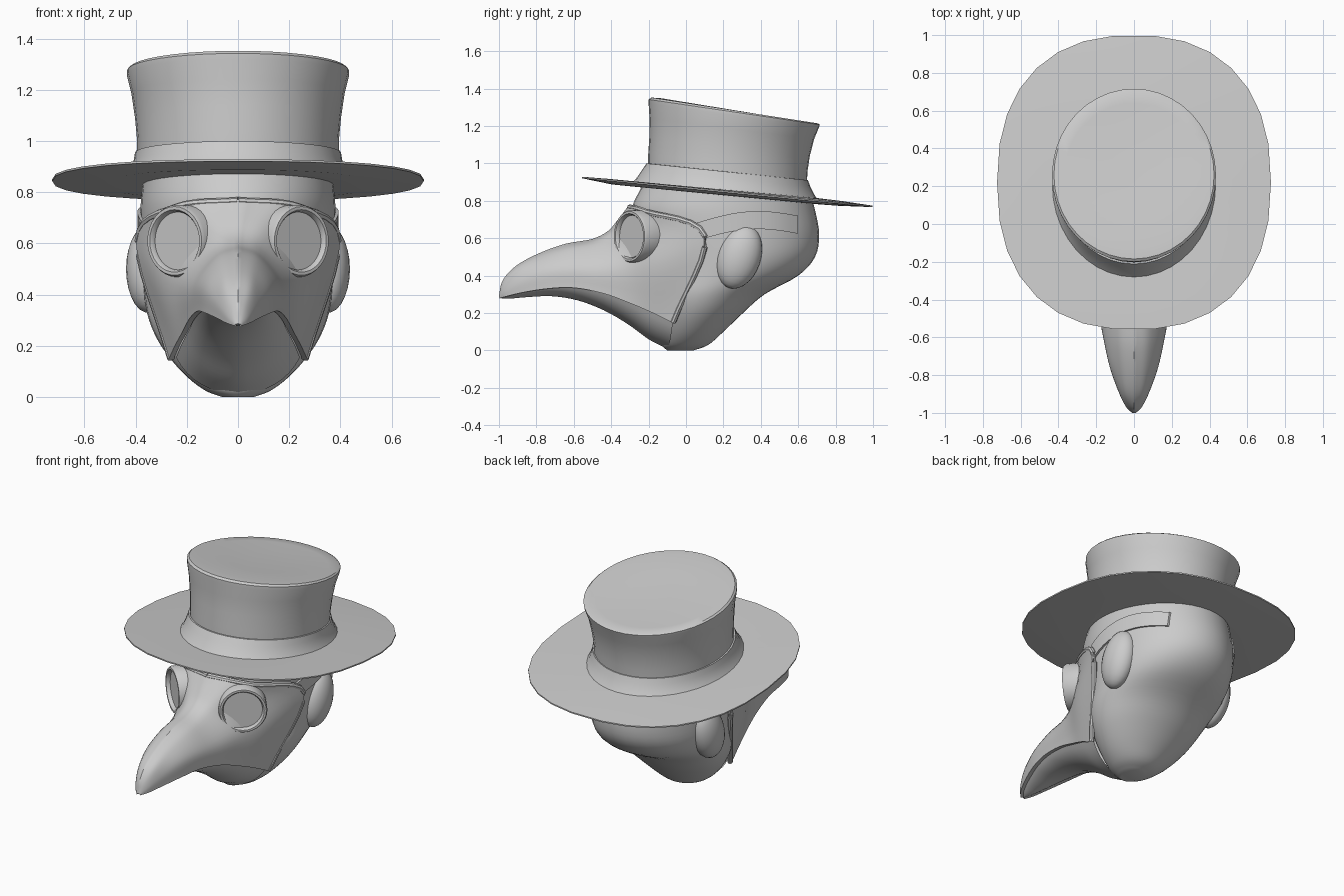
import bpy, bmesh, math
from mathutils import Vector, Matrix

if "Cube" in bpy.data.objects:
    bpy.data.objects.remove(bpy.data.objects["Cube"])


def finish(ob, mods=(), angle=35):
    """Apply modifiers, then smooth shade keeping hard edges."""
    bpy.ops.object.select_all(action='DESELECT')
    bpy.context.view_layer.objects.active = ob
    ob.select_set(True)
    for kind, props in mods:
        m = ob.modifiers.new(kind.title(), kind)
        for k, v in props.items():
            setattr(m, k, v)
        bpy.ops.object.modifier_apply(modifier=m.name)
    bpy.ops.object.shade_smooth_by_angle(angle=math.radians(angle))
    return ob


def loft(name, rings, closed=True, caps=(False, False), mods=(), angle=35):
    bm = bmesh.new()
    vr = [[bm.verts.new(p) for p in r] for r in rings]
    n = len(vr[0])
    for a, b in zip(vr, vr[1:]):
        for i in range(n if closed else n - 1):
            j = (i + 1) % n
            bm.faces.new((a[i], a[j], b[j], b[i]))
    if caps[0]:
        bm.faces.new(vr[0][::-1])
    if caps[1]:
        bm.faces.new(vr[-1])
    if closed:
        bmesh.ops.recalc_face_normals(bm, faces=bm.faces)
    me = bpy.data.meshes.new(name)
    bm.to_mesh(me)
    bm.free()
    ob = bpy.data.objects.new(name, me)
    bpy.context.collection.objects.link(ob)
    return finish(ob, mods, angle)


def smooth(pts, n):
    """Catmull-Rom through the points, n steps per span."""
    p = [2 * pts[0] - pts[1]] + list(pts) + [2 * pts[-1] - pts[-2]]
    out = []
    for i in range(1, len(p) - 2):
        a, b, c, d = p[i - 1:i + 3]
        for k in range(n):
            t = k / n
            out.append((2 * b + (c - a) * t + (2 * a - 5 * b + 4 * c - d) * t * t
                        + (3 * b - a - 3 * c + d) * t ** 3) * 0.5)
    return out + [pts[-1].copy()]


def oval(yf, zf, yb, zb, rx, n=2.0, seg=40):
    """Tilted superellipse ring from its front and back points."""
    ring = []
    for i in range(seg):
        a = 2 * math.pi * i / seg
        c, s = math.cos(a), math.sin(a)
        u = math.copysign(abs(c) ** (2 / n), c)
        v = math.copysign(abs(s) ** (2 / n), s)
        ring.append((rx * u, (yf + yb) / 2 + (yb - yf) / 2 * v,
                     (zf + zb) / 2 + (zb - zf) / 2 * v))
    return ring


MIRROR = ('MIRROR', {'use_clip': True})

# Hooded head: z, front y, back y, half width
head = smooth([Vector(r) for r in [
    (0, -.10, .04, .06), (.03, -.13, .12, .135), (.1, -.15, .2, .22),
    (.2, -.17, .305, .30), (.3, -.19, .42, .347), (.4, -.21, .60, .367),
    (.5, -.23, .69, .377), (.62, -.27, .712, .38), (.75, -.29, .69, .38),
    (.85, -.25, .66, .37), (.95, -.19, .62, .36)]], 4)
loft('hood', [oval(f, z, b, z, w) for z, f, b, w in head], caps=(True, True))


def head_x(y, z):
    a, b = next((p, q) for p, q in zip(head, head[1:]) if p[0] <= z <= q[0])
    _, f, k, w = a.lerp(b, (z - a[0]) / (b[0] - a[0]))
    return w * math.sqrt(max(0, 1 - ((y - (f + k) / 2) / ((k - f) / 2)) ** 2))


# Beaked mask stations: ridge (y,z), brow, cheek, lower edge (x,y,z)
mask = [
    (-.99, .285, .004, -.99, .283, .005, -.99, .282, .004, -.99, .28),
    (-.97, .37, .022, -.965, .35, .034, -.96, .32, .035, -.955, .29),
    (-.90, .445, .045, -.895, .425, .07, -.885, .37, .075, -.87, .31),
    (-.78, .51, .06, -.775, .485, .112, -.76, .42, .12, -.74, .33),
    (-.64, .56, .075, -.63, .53, .142, -.62, .44, .15, -.60, .335),
    (-.50, .585, .08, -.49, .555, .172, -.46, .44, .18, -.44, .305),
    (-.41, .63, .09, -.40, .595, .215, -.31, .46, .207, -.30, .255),
    (-.35, .70, .15, -.31, .66, .30, -.14, .50, .235, -.18, .205),
    (-.30, .765, .24, -.21, .74, .388, .10, .61, .26, -.07, .15)]
cols = list(zip(*[[Vector((0, *r[:2])), Vector(r[2:5]), Vector(r[5:8]), Vector(r[8:])]
                  for r in mask]))
cols = [smooth(c, 4) for c in cols]
sections = [smooth(list(s), 6) for s in zip(*cols)]
loft('beaked_mask', sections, closed=False,
     mods=[MIRROR, ('SOLIDIFY', {'thickness': .022, 'offset': 0})])

# Underside of the beak, tucked inside the lower edge
keel = smooth([Vector((0, y, z)) for y, z in [
    (-.985, .278), (-.93, .278), (-.85, .285), (-.72, .29), (-.58, .268),
    (-.44, .215), (-.31, .14), (-.2, .06), (-.1, .008)]], 4)
under = []
for e, k in zip(cols[3], keel):
    e = Vector((e.x * .93, e.y, e.z + .005))
    c = Vector((e.x * .72, (e.y + k.y) / 2, k.z + .1 * (e.z - k.z)))
    under.append([e * (1 - t) ** 2 + c * 2 * t * (1 - t) + k * t * t
                  for t in [i / 8 for i in range(9)]])
loft('beak_underside', under, closed=False, mods=[MIRROR])


# Rolled trim along the mask's back edge
def tube(name, path, r):
    rings = []
    for i, p in enumerate(path):
        d = path[min(i + 1, len(path) - 1)] - path[max(i - 1, 0)]
        q = d.to_track_quat('Z', 'Y')
        rings.append([p + q @ Vector((r * math.cos(a), r * math.sin(a), 0))
                      for a in [math.pi * k / 4 for k in range(8)]])
    loft(name, rings, caps=(True, True), mods=[('MIRROR', {})])


tube('mask_edge_trim', sections[-1], .016)

# Goggles: lathed rim with inset lens, turned outward
axis = Vector((.61, -.79, 0))
M = Matrix.Translation((.243, -.297, .61)) @ axis.to_track_quat('Z', 'Y').to_matrix().to_4x4()
rim = [(.138, -.13), (.141, -.005), (.134, .008), (.122, .008), (.115, -.002), (.113, -.014)]
loft('goggle', [[M @ Vector((r * math.cos(a), r * math.sin(a), h))
                 for a in [2 * math.pi * k / 32 for k in range(32)]] for r, h in rim],
     caps=(True, True), mods=[('MIRROR', {})])

# Side straps hugging the hood
strap = []
for i in range(13):
    t = i / 12
    y = .06 + .54 * t
    z = .635 + .03 * t + .045 * math.sin(math.pi * t * .95)
    lo, hi = z - .048, z + .048
    strap.append([(head_x(y, lo) - .02, y, lo), (head_x(y, lo) + .012, y, lo),
                  (head_x(y, hi) + .012, y, hi), (head_x(y, hi) - .02, y, hi)])
loft('side_strap', strap, caps=(True, True), mods=[('MIRROR', {})])

# Ears covered by the hood
E = (Matrix.Translation((.352, .285, .50)) @ Matrix.Rotation(-.32, 4, 'X')
     @ Matrix.Diagonal((.085, .115, .175, 1)))
bm = bmesh.new()
bmesh.ops.create_uvsphere(bm, u_segments=24, v_segments=14, radius=1, matrix=E)
me = bpy.data.meshes.new('covered_ear')
bm.to_mesh(me)
bm.free()
ear = bpy.data.objects.new('covered_ear', me)
bpy.context.collection.objects.link(ear)
finish(ear, [('MIRROR', {})])

# Top hat brim: front y,z, back y,z, half width, squareness
brim = [(-.24, .872, .66, .785, .36, 2), (-.40, .888, .82, .773, .53, 2.2),
        (-.56, .921, 1.0, .766, .725, 2.35), (-.56, .929, 1.0, .774, .725, 2.35),
        (-.42, .918, .84, .798, .57, 2.2), (-.25, .90, .66, .82, .40, 2)]
loft('hat_brim', [oval(*r, seg=30) for r in brim])

# Hat band
band = [(-.285, .898, .70, .812, .435), (-.262, .925, .685, .835, .42),
        (-.235, .965, .665, .875, .408), (-.212, 1.0, .652, .91, .402),
        (-.20, 1.0, .64, .912, .39)]
loft('hat_band', [oval(*r) for r in band])

# Flared crown with a rounded top edge
crown = [(-.204, .95, .645, .87, .393), (-.202, 1.05, .65, .96, .394),
         (-.196, 1.14, .662, 1.04, .402), (-.195, 1.24, .685, 1.13, .416),
         (-.20, 1.32, .712, 1.195, .434), (-.20, 1.342, .716, 1.207, .434),
         (-.185, 1.352, .705, 1.214, .424), (-.13, 1.348, .64, 1.222, .37),
         (.05, 1.312, .45, 1.243, .19)]
loft('hat_crown', [oval(*r) for r in crown], caps=(False, True))
